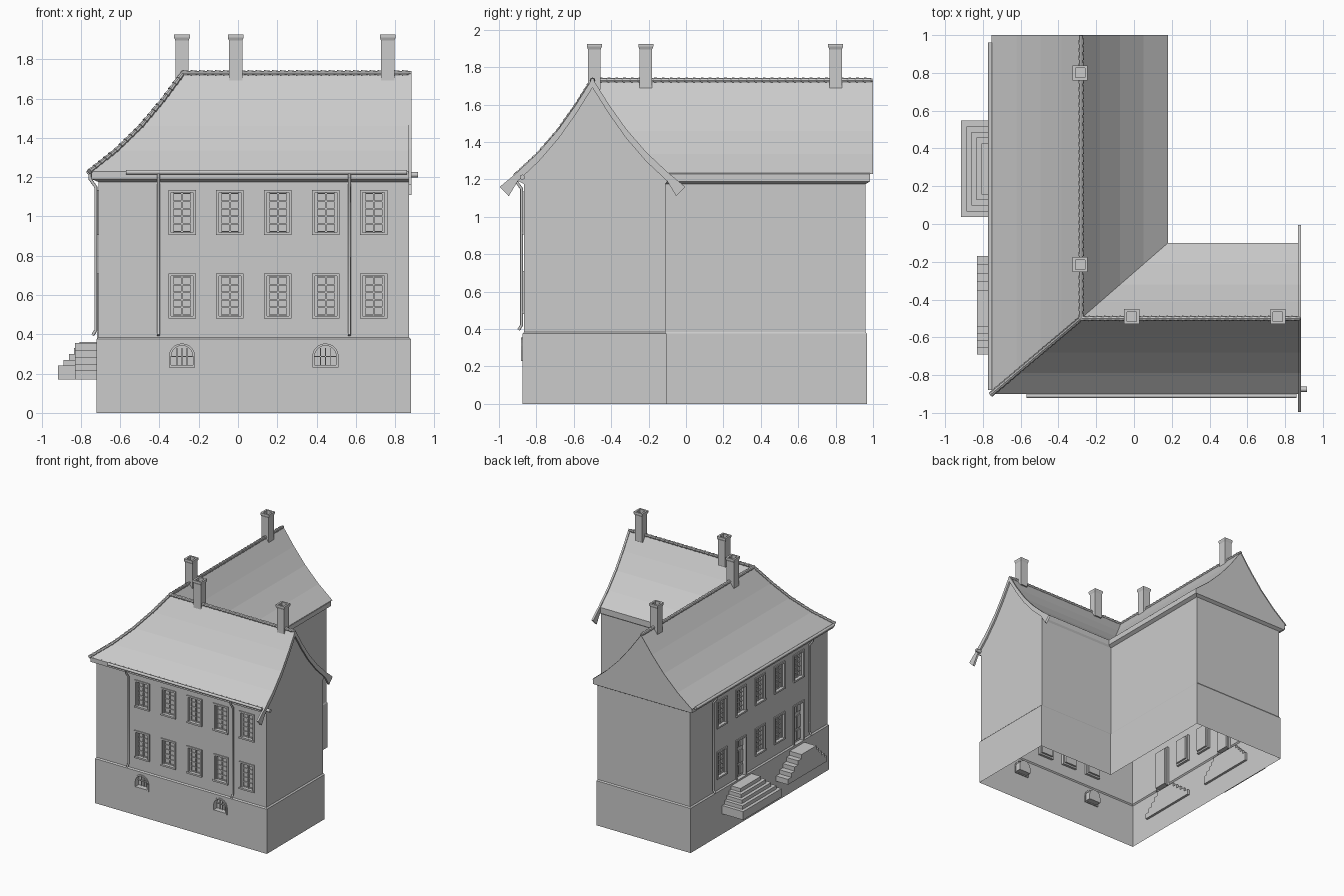
import bpy, bmesh
from math import pi, cos, sin
from mathutils import Vector

if "Cube" in bpy.data.objects:
    bpy.data.objects.remove(bpy.data.objects["Cube"])

# ---------- helpers ----------
def finish(bm, name, fix=True, smooth=False):
    if fix:
        bmesh.ops.recalc_face_normals(bm, faces=bm.faces)
    me = bpy.data.meshes.new(name)
    bm.to_mesh(me)
    bm.free()
    ob = bpy.data.objects.new(name, me)
    bpy.context.collection.objects.link(ob)
    if smooth:
        me.polygons.foreach_set("use_smooth", [True] * len(me.polygons))
    return ob

def box(bm, a, b):
    lo = [min(p) for p in zip(a, b)]
    hi = [max(p) for p in zip(a, b)]
    m = bmesh.ops.create_cube(bm, size=1)
    for v in m["verts"]:
        v.co = [l + (c + .5) * (h - l) for c, l, h in zip(v.co, lo, hi)]

def loft(bm, rings, caps=False, closed=True):
    vs = [[bm.verts.new(p) for p in r] for r in rings]
    n = len(vs[0])
    for a, b in zip(vs, vs[1:]):
        for i in range(n if closed else n - 1):
            j = (i + 1) % n
            bm.faces.new((a[i], a[j], b[j], b[i]))
    if caps:
        bm.faces.new(vs[0])
        bm.faces.new(vs[-1])

def ell(w, e, s, n, ie, inn, z):
    return [(w, s, z), (e, s, z), (e, inn, z), (ie, inn, z), (ie, n, z), (w, n, z)]

def pipe(name, pts, r):
    cu = bpy.data.curves.new(name, "CURVE")
    cu.dimensions = "3D"
    cu.bevel_depth, cu.bevel_resolution, cu.use_fill_caps = r, 2, True
    sp = cu.splines.new("POLY")
    sp.points.add(len(pts) - 1)
    for p, q in zip(sp.points, pts):
        p.co = (*q, 1)
    bpy.context.collection.objects.link(bpy.data.objects.new(name, cu))

# facade mappings: along wall u, outward d, height z
front = lambda u, d, z: (u, -.865 - d, z)
west = lambda u, d, z: (-.71 - d, u, z)

# ---------- walls with plinth, L-shaped ----------
WALL = (-.71, .87, -.865, .96, .15, -.11)
PLINTH = (-.72, .88, -.873, .967, .155, -.105)
bm = bmesh.new()
loft(bm, [ell(*PLINTH, 0), ell(*PLINTH, .375), ell(*WALL, .385), ell(*WALL, 1.2)], caps=True)
walls = finish(bm, "walls")

# ---------- windows and doors ----------
cut, frames, panes, bars = (bmesh.new() for _ in range(4))

def opening(m, u, z0, z1, door=False):
    w, t = .07, .014
    box(cut, m(u - w + t, .05, z0 + t), m(u + w - t, -.035, z1 - t))
    for s in (-1, 1):
        box(frames, m(u + s * w, .008, z0), m(u + s * (w - t), -.02, z1))
    box(frames, m(u - w + t, .008, z1 - t), m(u + w - t, -.02, z1))
    if not door:
        box(frames, m(u - w, .012, z0), m(u + w, -.02, z0 + t))
    i = w - t
    h0, h1 = z0 + t, z1 - t
    box(panes, m(u - i, -.022, h0), m(u + i, -.034, h1))
    if door:        # raised door panels and transom
        for a, b in ((.06, .3), (.36, .68), (.78, .95)):
            for s in (-1, 1):
                box(bars, m(u + s * .008, -.014, h0 + a * (h1 - h0)), m(u + s * .046, -.023, h0 + b * (h1 - h0)))
        return
    for s in (-1, 1):
        box(bars, m(u + s * i, -.008, h0), m(u + s * (i - .01), -.023, h1))
    for k, r in ((-.5, .002), (0, .005), (.5, .002)):
        box(bars, m(u + k * .09 - r, -.012, h0), m(u + k * .09 + r, -.023, h1))
    for k in range(6):
        z = h0 + .005 + k * (h1 - h0 - .01) / 5
        box(bars, m(u - i, -.014, z - .003), m(u + i, -.023, z + .003))

for k in range(5):
    opening(front, -.285 + k * .244, .48, .71)
    opening(front, -.285 + k * .244, .905, 1.135)
    y = .54 - k * .255
    opening(west, y, .905, 1.135)
    opening(west, y, .36 if k in (1, 4) else .48, .71, door=k in (1, 4))

# ---------- arched cellar windows ----------
def arch(u, r, d, z0, zc):
    pts = [(u + r, z0)] + [(u + r * cos(a * pi / 10), zc + r * .98 * sin(a * pi / 10)) for a in range(11)] + [(u - r, z0)]
    return [front(x, d, z) for x, z in pts]

for u in (-.285, .445):
    loft(cut, [arch(u, .055, .06, .243, .288), arch(u, .055, -.04, .243, .288)], caps=True)
    loft(frames, [arch(u, .055, -.02, .243, .288), arch(u, .055, .016, .243, .288),
                  arch(u, .067, .016, .23, .288), arch(u, .067, 0, .23, .288)])
    loft(panes, [arch(u, .055, -.03, .243, .288), arch(u, .055, -.039, .243, .288)], caps=True)
    for k in (-1, 0, 1):
        box(bars, front(u + k * .025 - .002, -.02, .243), front(u + k * .025 + .002, -.03, .33))
    box(bars, front(u - .055, -.02, .284), front(u + .055, -.03, .29))

cutter = finish(cut, "opening_cutter")
cutter.hide_render = True
mod = walls.modifiers.new("openings", "BOOLEAN")
mod.object, mod.operation, mod.solver = cutter, "DIFFERENCE", "EXACT"
bpy.context.view_layer.objects.active = walls
bpy.ops.object.modifier_apply(modifier="openings")
bpy.data.objects.remove(cutter)
# open underside and top, as a shell
bm = bmesh.new()
bm.from_mesh(walls.data)
bmesh.ops.delete(bm, geom=[f for f in bm.faces if all(v.co.z < .001 for v in f.verts)
                           or all(v.co.z > 1.199 for v in f.verts)], context="FACES")
bm.to_mesh(walls.data)
bm.free()
finish(frames, "window_frames")
finish(panes, "window_panes")
finish(bars, "glazing_bars")

# ---------- cornice ----------
OUT = (-.745, .87, -.895, .985, .178, -.1)
bm = bmesh.new()
loft(bm, [ell(*WALL, 1.175), ell(*OUT, 1.19), ell(*OUT, 1.235)])
finish(bm, "cornice")

# ---------- roof: concave profile swept around the L ----------
PROF = [(0, 1.73), (.22, 1.59), (.45, 1.46), (.72, 1.335), (1, 1.23)]
RX, RY, E, N = -.28, -.5, .877, 1.0
bm = bmesh.new()
for sx, sy in ((-.475, -.4), (.46, .4)):
    corner = [(RX + sx * t, RY + sy * t, z) for t, z in PROF]
    loft(bm, [corner, [(x, N, z) for x, y, z in corner]], closed=False)
    loft(bm, [corner, [(E, y, z) for x, y, z in corner]], closed=False)
bm.normal_update()
for f in bm.faces:
    if f.normal.z < 0:
        f.normal_flip()
finish(bm, "roof", fix=False)

# gable walls
bm = bmesh.new()
slope = lambda s: [(s * t, z) for t, z in PROF]
east = slope(-.4)[::-1] + slope(.4)[1:]
bm.faces.new([bm.verts.new((.87, RY + y, z)) for y, z in [(-.365, 1.17)] + east + [(.39, 1.17)]])
north = [(RX - .475 * t, z) for t, z in PROF[::-1]] + [(RX + .46 * t, z) for t, z in PROF[1:]]
bm.faces.new([bm.verts.new((x, .99, z)) for x, z in north[::-1]])
finish(bm, "gable_walls", fix=False)

# bargeboards on the east gable
bm = bmesh.new()
barge = PROF + [(1.24, 1.15)]
for s in (-.4, .4):
    loft(bm, [[(x, RY + s * t + (0 if t < 1.1 else dy), z + dz) for t, z in barge]
              for x, dz, dy in ((.868, .01, 0), (.884, .01, 0), (.884, -.04, -s * .12), (.868, -.04, -s * .12),
                                (.868, .01, 0))], closed=False)
finish(bm, "bargeboards")

# ---------- ridge and hip tiles ----------
bm = bmesh.new()
def tiles(a, b):
    a, b = Vector(a), Vector(b)
    n = max(1, round((b - a).length / .042))
    rot = (b - a).to_track_quat("Z", "Y").to_matrix().to_4x4()
    for k in range(n):
        m = rot.copy()
        m.translation = a.lerp(b, (k + .5) / n)
        bmesh.ops.create_cone(bm, cap_ends=True, segments=8, radius1=.015, radius2=.01,
                              depth=(b - a).length / n * 1.1, matrix=m)
tiles((RX, RY, 1.73), (RX, N - .005, 1.73))
tiles((RX, RY, 1.73), (E, RY, 1.73))
hip = [(RX - .475 * t, RY - .4 * t, z) for t, z in PROF]
for a, b in zip(hip[1:], hip):
    tiles(a, b)
finish(bm, "ridge_tiles")

# ---------- chimneys ----------
bm = bmesh.new()
for cx, cy in ((-.285, .8), (-.285, -.215), (-.012, -.49), (.762, -.49)):
    loft(bm, [[(cx + i * r, cy + j * r, z) for i, j in ((-1, -1), (1, -1), (1, 1), (-1, 1))]
              for r, z in ((.034, 1.68), (.034, 1.895), (.04, 1.91), (.04, 1.925), (.025, 1.925), (.025, 1.89))], caps=True)
finish(bm, "chimneys")

# ---------- entrance stairs on the west side ----------
bm = bmesh.new()
for k in range(5):
    z0, z1 = (.17 if k == 0 else .21 + .03 * k), .24 + .03 * k
    h = .255 - .03 * k
    box(bm, (-.7, .292 - h, z0), (-.915 + .027 * k, .292 + h, z1))
finish(bm, "pyramid_steps")
bm = bmesh.new()
for k in range(5):
    z0, z1 = (.17 if k == 0 else .215 + .035 * (k - 1)), .215 + .035 * k
    box(bm, (-.7, -.69 + .036 * k, z0), (-.83, -.17 - .045 * k, z1))
finish(bm, "side_steps")

# ---------- gutters and downpipes ----------
pipe("front_gutter", [(-.57, -.91, 1.225), (.86, -.91, 1.225)], .012)
pipe("gutter_outlet", [(.86, -.875, 1.212), (.915, -.875, 1.212)], .014)
pipe("west_gutter", [(-.76, -.88, 1.225), (-.76, .96, 1.225)], .012)
def downpipe(name, m, u):
    pipe(name, [m(u, .045, 1.225), m(u, .043, 1.19), m(u, .014, 1.15), m(u, .014, .42), m(u, .03, .395)], .008)
for i, (m, u) in enumerate(((front, -.405), (front, .567), (west, .67), (west, -.61))):
    downpipe(f"downpipe_{i + 1}", m, u)
